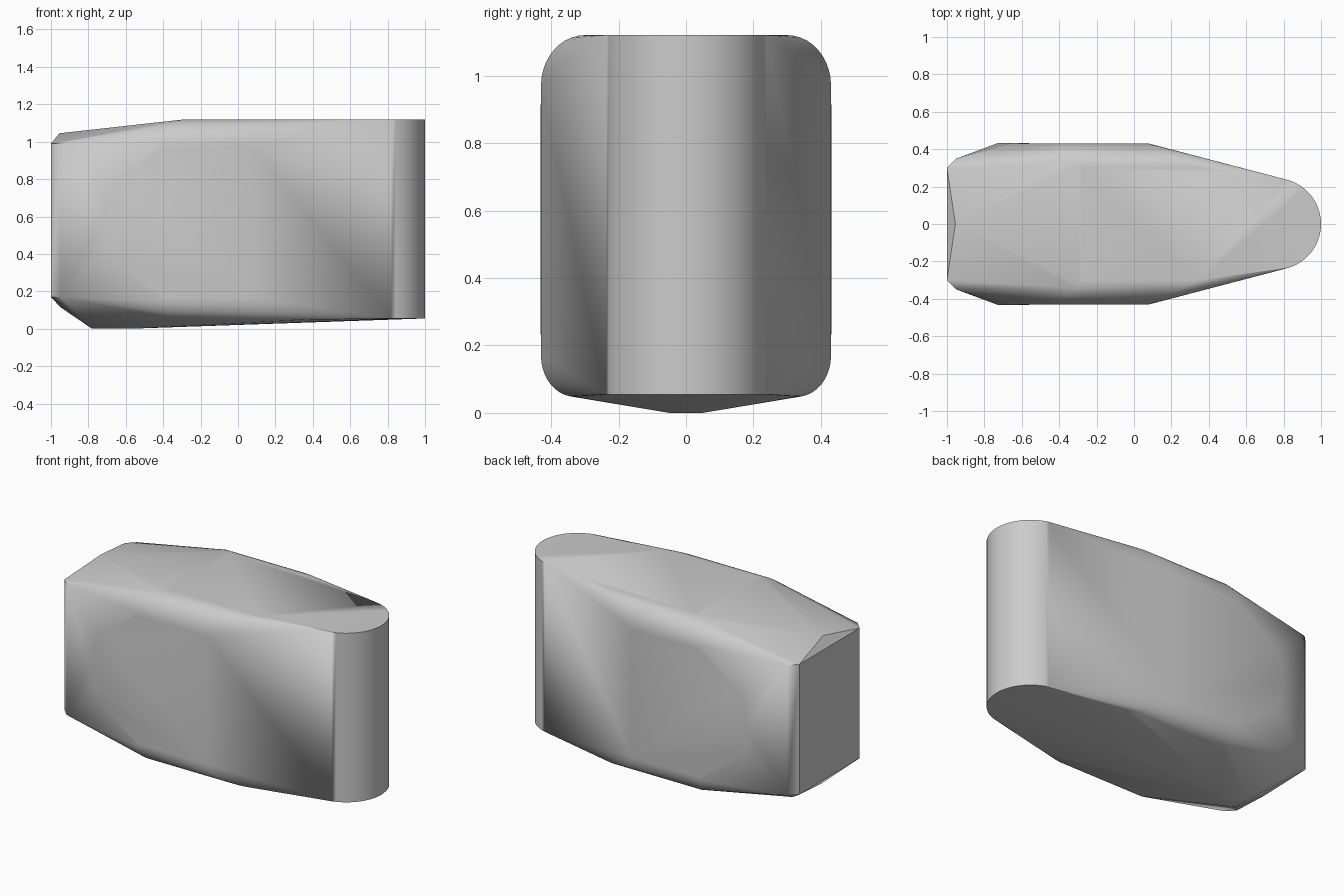
import bpy, bmesh
from math import sin, cos, pi, radians

if "Cube" in bpy.data.objects:
    bpy.data.objects.remove(bpy.data.objects["Cube"], do_unlink=True)

grey = bpy.data.materials.new("plain grey")
grey.use_nodes = True
grey.diffuse_color = (0.6, 0.6, 0.6, 1)
grey.node_tree.nodes["Principled BSDF"].inputs["Base Color"].default_value = (0.6, 0.6, 0.6, 1)

TOP = 1.12
points = []


def mirrored(x, y, z):
    points.extend([(x, y, z), (x, -y, z)])


# Round nose: half cylinder with a slightly raised underside
for i in range(25):
    a = radians(-75 + 150 * i / 24)
    x, y = 0.755 + 0.245 * cos(a), 0.245 * sin(a)
    points += [(x, y, 0.055), (x, y, TOP)]

# Rounded shoulders and lower edges along the wide middle
STEPS = 10
for i in range(STEPS + 1):
    a = pi / 2 * i / STEPS
    s, c = sin(a), 1 - cos(a)
    front = 0.08 + 0.27 * c
    mirrored(front, 0.30 + 0.13 * cos(a), 0.97 + 0.15 * s)
    mirrored(-0.40 + 0.12 * c, 0.30 + 0.13 * cos(a), 0.97 + 0.15 * s)
    mirrored(front, 0.33 + 0.10 * cos(a), 0.17 - 0.122 * s)
    mirrored(-0.40 + 0.05 * c, 0.33 + 0.10 * cos(a), 0.17 - 0.122 * s)

# Curved rear outline of the flat side panels
for x, z in ((-0.66, 0.79), (-0.70, 0.70), (-0.73, 0.57), (-0.71, 0.45), (-0.67, 0.37)):
    mirrored(x, 0.432, z)

# Tail: flat end plate, chamfered corners, ridge points above and below
for z in (0.17, 0.99):
    mirrored(-1, 0.30, z)
    mirrored(-0.95, 0.35, z)
points += [(-0.955, 0, 1.045), (-0.95, 0, 0.115)]

# Keel: lowest short strip
for x in (-0.78, -0.58):
    mirrored(x, 0.05, 0)

# Wrap everything in one convex shell
bm = bmesh.new()
for p in points:
    bm.verts.new(p)
bmesh.ops.remove_doubles(bm, verts=bm.verts[:], dist=0.0005)
hull = bmesh.ops.convex_hull(bm, input=bm.verts[:])
loose = {v for v in hull["geom_interior"] + hull["geom_unused"] if isinstance(v, bmesh.types.BMVert)}
bmesh.ops.delete(bm, geom=list(loose), context="VERTS")
bmesh.ops.dissolve_limit(bm, angle_limit=radians(0.5), verts=bm.verts[:], edges=bm.edges[:])
bmesh.ops.recalc_face_normals(bm, faces=bm.faces[:])
mesh = bpy.data.meshes.new("rounded_body")
bm.to_mesh(mesh)
bm.free()
mesh.materials.append(grey)
body = bpy.data.objects.new("rounded_body", mesh)
bpy.context.collection.objects.link(body)

bpy.ops.object.select_all(action="DESELECT")
body.select_set(True)
bpy.context.view_layer.objects.active = body
bpy.ops.object.shade_smooth_by_angle(angle=radians(30))
